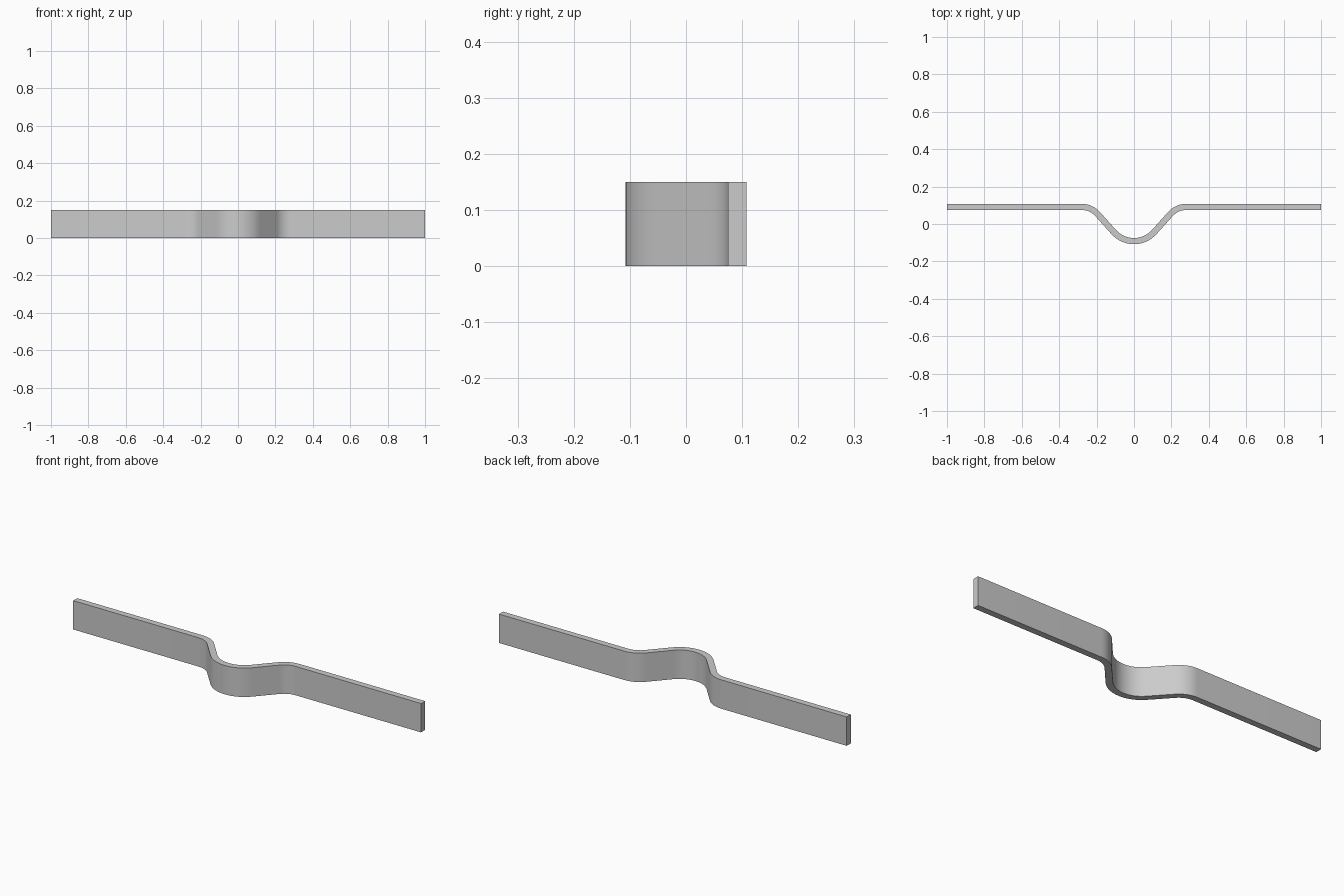
import bpy, bmesh, math

if "Cube" in bpy.data.objects:
    bpy.data.objects.remove(bpy.data.objects["Cube"])

T, H = 0.033, 0.15            # strip thickness and height
Y0 = 0.0915                   # centreline offset of the flat arms
ANG = math.radians(48)        # steepest slope of the bend
R1, R2 = 0.145, 0.114         # centre and shoulder bend radii
XS = 0.28                     # where the shoulder meets the flat arm
N = 8

# right half of the centreline: (x, y, slope angle)
half = []
for i in range(N + 1):
    a = ANG * i / N
    half.append((R1 * math.sin(a), -Y0 + R1 * (1 - math.cos(a)), a))
for i in range(N + 1):
    a = ANG * (1 - i / N)
    half.append((XS - R2 * math.sin(a), Y0 - R2 * (1 - math.cos(a)), a))
half.append((1.0, Y0, 0.0))
path = [(-x, y, -a) for x, y, a in reversed(half[1:])] + half


def offset(d):
    return [(x - d * math.sin(a), y + d * math.cos(a)) for x, y, a in path]


# sweep the rectangular section along the path
bm = bmesh.new()
rings = []
for (ox, oy), (ix, iy) in zip(offset(-T / 2), offset(T / 2)):
    rings.append([bm.verts.new(c) for c in
                  ((ox, oy, 0), (ix, iy, 0), (ix, iy, H), (ox, oy, H))])
for r, s in zip(rings, rings[1:]):
    for k in range(4):
        bm.faces.new((r[k], r[(k + 1) % 4], s[(k + 1) % 4], s[k]))
bm.faces.new(rings[0])
bm.faces.new(rings[-1])
bmesh.ops.recalc_face_normals(bm, faces=bm.faces)
mesh = bpy.data.meshes.new("bent_strip")
bm.to_mesh(mesh)
bm.free()
strip = bpy.data.objects.new("bent_strip", mesh)
bpy.context.collection.objects.link(strip)
bpy.context.view_layer.objects.active = strip
strip.select_set(True)
bpy.ops.object.shade_smooth_by_angle(angle=math.radians(30))
